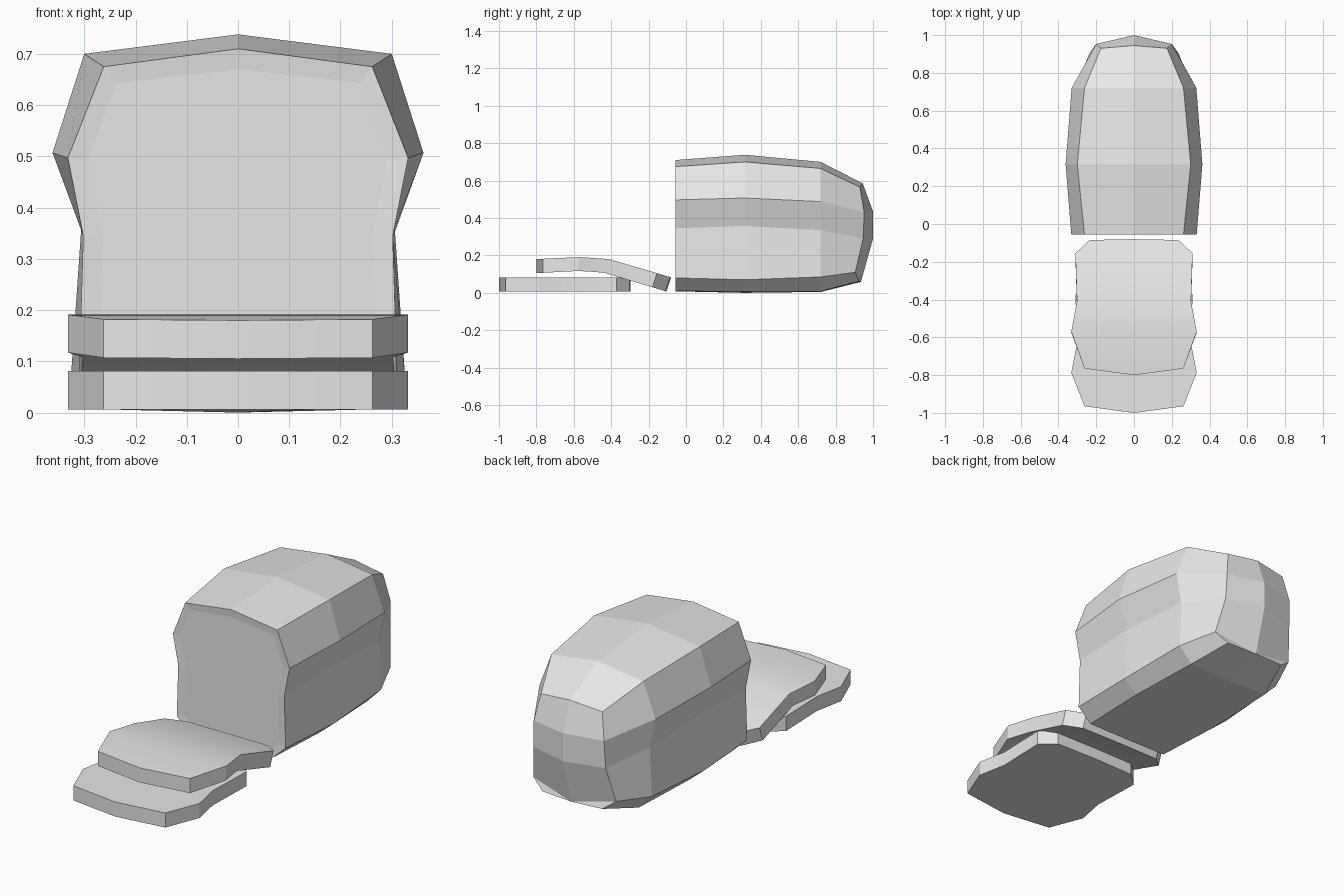
import bpy
import bmesh
import math

cube = bpy.data.objects.get("Cube")
if cube:
    bpy.data.objects.remove(cube, do_unlink=True)

bread = bpy.data.materials.new("plain_grey")
bread.use_nodes = True
bread.diffuse_color = (0.8, 0.8, 0.8, 1)
bread.node_tree.nodes["Principled BSDF"].inputs["Base Color"].default_value = (0.8, 0.8, 0.8, 1)

# Half outline of a cut: crown, shoulder, bulge, waist, foot, heel, base
WIDTHS = [0, 0.262, 0.332, 0.302, 0.31, 0.235, 0]


def finish(bm, name, smooth):
    bmesh.ops.recalc_face_normals(bm, faces=bm.faces)
    mesh = bpy.data.meshes.new(name)
    bm.to_mesh(mesh)
    bm.free()
    obj = bpy.data.objects.new(name, mesh)
    bpy.context.collection.objects.link(obj)
    mesh.materials.append(bread)
    if smooth:
        bpy.ops.object.select_all(action='DESELECT')
        obj.select_set(True)
        bpy.context.view_layer.objects.active = obj
        bpy.ops.object.shade_smooth_by_angle(angle=math.radians(30))
    return obj


def ring(bm, half):
    """Mirror a half outline (first and last points on the centre line)."""
    full = half + [(-x, y, z) for x, y, z in half[-2:0:-1]]
    return [bm.verts.new(p) for p in full]


def bridge(bm, a, b):
    n = len(a)
    for i in range(n):
        j = (i + 1) % n
        bm.faces.new((a[i], a[j], b[j], b[i]))


def section(y, widths, heights):
    return [(x, y, z) for x, z in zip(widths, heights)]


# Loaf: three upright sections and a rounded end
bm = bmesh.new()
rings = [ring(bm, half) for half in (
    section(-0.055, WIDTHS, [0.71, 0.675, 0.497, 0.345, 0.08, 0.01, 0.008]),
    section(0.315, [0, 0.3, 0.362, 0.306, 0.326, 0.25, 0],
            [0.738, 0.7, 0.507, 0.358, 0.07, 0.006, 0]),
    section(0.72, [0, 0.262, 0.33, 0.3, 0.31, 0.235, 0],
            [0.7, 0.665, 0.488, 0.335, 0.085, 0.008, 0.005]),
    [(0, 0.945, 0.585), (0.175, 0.93, 0.565), (0.2, 0.953, 0.43),
     (0.205, 0.947, 0.29), (0.235, 0.905, 0.11), (0.17, 0.925, 0.062),
     (0, 0.935, 0.058)],
)]
for a, b in zip(rings, rings[1:]):
    bridge(bm, a, b)
end = rings[-1]
upper = bm.verts.new((0, 1, 0.435))
lower = bm.verts.new((0, 1, 0.29))
for s in (1, -1):
    shoulder, bulge, waist, foot, heel = [end[s * i] for i in range(1, 6)]
    bm.faces.new((end[0], shoulder, bulge, upper))
    bm.faces.new((upper, bulge, waist, lower))
    bm.faces.new((lower, waist, foot, end[6]))
    bm.faces.new((foot, heel, end[6]))
# Shallow dish in the cut face
cut = bm.faces.new(rings[0])
bmesh.ops.recalc_face_normals(bm, faces=bm.faces)
bmesh.ops.inset_region(bm, faces=[cut], thickness=0.04, depth=-0.004)
finish(bm, "loaf", False)


def slice_of_bread(name, under, over):
    """A slice from the (y, z) of each outline row on both surfaces."""
    bm = bmesh.new()
    layers = [ring(bm, [(x, y, z) for x, (y, z) in zip(WIDTHS, rows)])
              for rows in (under, over)]
    bridge(bm, *layers)
    for r in layers:
        bm.faces.new((r[0], r[1], r[-1]))
        for i in range(1, 5):
            bm.faces.new((r[i], r[i + 1], r[-i - 1], r[-i]))
        bm.faces.new((r[5], r[6], r[7]))
    finish(bm, name, True)


# Flat slice
flat_y = [-1, -0.965, -0.787, -0.635, -0.372, -0.303, -0.298]
slice_of_bread("lower_slice", [(y, 0.006) for y in flat_y], [(y, 0.081) for y in flat_y])

# Slice drooping over the edge of the flat one
slice_of_bread(
    "upper_slice",
    [(-0.8, 0.105), (-0.765, 0.107), (-0.575, 0.117), (-0.44, 0.108),
     (-0.18, 0.03), (-0.11, 0.009), (-0.105, 0.007)],
    [(-0.8, 0.18), (-0.765, 0.182), (-0.57, 0.191), (-0.41, 0.18),
     (-0.155, 0.105), (-0.085, 0.084), (-0.08, 0.082)])
